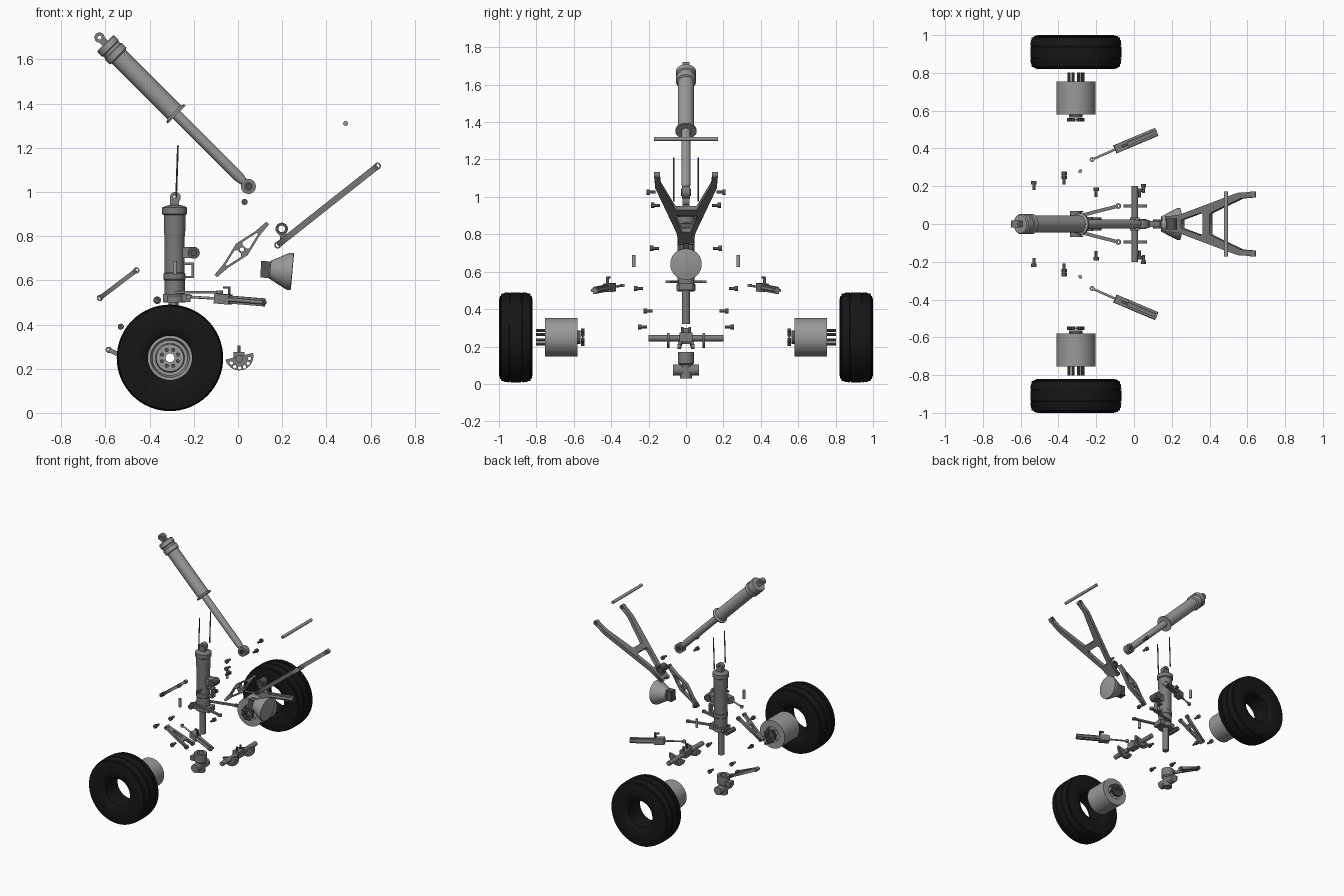
import bpy, bmesh, math
from mathutils import Vector, Matrix

if "Cube" in bpy.data.objects:
    bpy.data.objects.remove(bpy.data.objects["Cube"])


def material(name, v):
    m = bpy.data.materials.new(name)
    m.use_nodes = True
    m.diffuse_color = (v, v, v, 1)
    bsdf = m.node_tree.nodes["Principled BSDF"]
    bsdf.inputs["Base Color"].default_value = (v, v, v, 1)
    bsdf.inputs["Roughness"].default_value = 0.6
    return m


RUBBER = material("black rubber", 0.008)
LIGHT = material("light grey metal", 0.32)
MID = material("mid grey metal", 0.2)
DARK = material("dark grey steel", 0.09)
X, Y, Z = Vector((1, 0, 0)), Vector((0, 1, 0)), Vector((0, 0, 1))


def add(name, mesh, mat, smooth=True):
    ob = bpy.data.objects.new(name, mesh)
    bpy.context.collection.objects.link(ob)
    mesh.materials.clear()
    mesh.materials.append(mat)
    if smooth:
        bpy.ops.object.select_all(action='DESELECT')
        ob.select_set(True)
        bpy.context.view_layer.objects.active = ob
        bpy.ops.object.shade_smooth_by_angle(angle=math.radians(35))
    return ob


def from_bmesh(name, bm, mat, smooth=True):
    bmesh.ops.remove_doubles(bm, verts=bm.verts, dist=1e-5)
    bmesh.ops.recalc_face_normals(bm, faces=bm.faces)
    mesh = bpy.data.meshes.new(name)
    bm.to_mesh(mesh)
    bm.free()
    return add(name, mesh, mat, smooth)


def lathe(name, profile, origin, axis, mat, sides=32, closed=False):
    """Spin (radius, height) points about an axis."""
    bm = bmesh.new()
    vs = [bm.verts.new((r, 0, h)) for r, h in profile]
    es = [bm.edges.new(p) for p in zip(vs, vs[1:])]
    if closed:
        es.append(bm.edges.new((vs[-1], vs[0])))
    bmesh.ops.spin(bm, geom=vs + es, axis=Z, cent=(0, 0, 0),
                   angle=math.tau, steps=sides)
    turn = Vector(axis).to_track_quat('Z', 'Y').to_matrix().to_4x4()
    bm.transform(Matrix.Translation(origin) @ turn)
    return from_bmesh(name, bm, mat)


def rod(name, a, b, r, mat, sides=20):
    a, b = Vector(a), Vector(b)
    n = (b - a).length
    return lathe(name, [(0, 0), (r, 0), (r, n), (0, n)], a, b - a, mat, sides)


def ring(name, c, axis, r, hole, half, mat):
    prof = [(hole, -half), (r, -half), (r, half), (hole, half)]
    return lathe(name, prof, c, axis, mat, 24, True)


def beam(name, a, b, wide, tall, mat):
    """Box running from a to b."""
    a, b = Vector(a), Vector(b)
    u = (b - a).normalized()
    side = (Z if abs(u.z) < 0.95 else X).cross(u).normalized()
    rot = Matrix((u, side, u.cross(side))).transposed().to_4x4()
    bm = bmesh.new()
    bmesh.ops.create_cube(bm, size=1)
    bm.transform(Matrix.Translation((a + b) / 2) @ rot
                 @ Matrix.Diagonal(((b - a).length, wide, tall, 1)))
    return from_bmesh(name, bm, mat, False)


def plate(name, loops, origin, u, v, thick, mat):
    """Flat plate: the first loop is the outline, the others are holes."""
    cu = bpy.data.curves.new(name, 'CURVE')
    cu.dimensions, cu.fill_mode, cu.extrude = '2D', 'BOTH', thick / 2
    for loop in loops:
        sp = cu.splines.new('POLY')
        sp.points.add(len(loop) - 1)
        for p, (x, y) in zip(sp.points, loop):
            p.co = (x, y, 0, 1)
        sp.use_cyclic_u = True
    tmp = bpy.data.objects.new(name + "_outline", cu)
    mesh = bpy.data.meshes.new_from_object(tmp)
    bpy.data.objects.remove(tmp)
    u, v = Vector(u).normalized(), Vector(v).normalized()
    rot = Matrix((u, v, u.cross(v))).transposed().to_4x4()
    mesh.transform(Matrix.Translation(origin) @ rot)
    return add(name, mesh, mat, False)


def mirrored(half):
    return half + [(x, -y) for x, y in reversed(half)]


def circle(cx, cy, r, n=12, turn=math.tau):
    return [(cx + r * math.cos(turn * i / n), cy + r * math.sin(turn * i / n)) for i in range(n)]


# Retraction strut, along a slanted axis
low, d = Vector((0.047, 0, 1.025)), Vector((-1, 0, 1)).normalized()
ring("retraction_lower_eye", low, Y, 0.034, 0.012, 0.022, MID)
ring("retraction_eye_bush", low, Y, 0.02, 0.01, 0.026, DARK)
lathe("retraction_rod", [(0, 0.03), (0.018, 0.03), (0.024, 0.06), (0.024, 0.47), (0, 0.47)], low, d, LIGHT)
lathe("retraction_cylinder", [(0, 0.46), (0.057, 0.46), (0.057, 0.468), (0.044, 0.475),
      (0.044, 0.83), (0.054, 0.835), (0.054, 0.865), (0.049, 0.868), (0.049, 0.88),
      (0.054, 0.885), (0.054, 0.912), (0.048, 0.918), (0, 0.918)], low, d, LIGHT)
ring("retraction_upper_eye", low + d * 0.953, Y, 0.023, 0.009, 0.018, MID)
beam("retraction_upper_lug", low + d * 0.91, low + d * 0.94, 0.034, 0.034, MID)

# Main shock strut
sx = -0.287
lathe("main_cylinder", [(0, 0.5), (0.05, 0.5), (0.05, 0.53), (0.046, 0.535), (0.046, 0.6),
      (0.05, 0.605), (0.05, 0.63), (0.045, 0.635), (0.045, 0.79), (0.049, 0.83),
      (0.049, 0.895), (0.056, 0.9), (0.056, 0.93), (0.04, 0.937), (0.028, 0.94), (0, 0.94)],
      (sx, 0, 0), Z, MID)
beam("top_lug", (sx, 0, 0.93), (sx, 0, 0.975), 0.036, 0.04, MID)
ring("top_eye", (sx + 0.003, 0, 0.975), Y, 0.025, 0.01, 0.018, MID)
rod("piston", (sx - 0.005, 0, 0.32), (sx - 0.005, 0, 0.52), 0.022, MID)
rod("side_bracket_pin", (-0.2, -0.035, 0.725), (-0.2, 0.035, 0.725), 0.027, DARK)
for z in (0.615, 0.675):
    beam("frame_bar", (-0.25, 0, z), (-0.2, 0, z), 0.04, 0.01, MID)
beam("frame_post", (-0.205, 0, 0.61), (-0.205, 0, 0.68), 0.04, 0.012, MID)
beam("side_bracket", (-0.26, 0, 0.725), (-0.2, 0, 0.725), 0.055, 0.05, MID)
beam("lower_collar", (-0.34, 0, 0.52), (-0.215, 0, 0.52), 0.075, 0.035, MID)
rod("collar_pin", (-0.365, -0.045, 0.51), (-0.365, 0.045, 0.51), 0.017, DARK)

# Axle fitting under the piston
fx = -0.31
lathe("fitting_body", [(0, 0.03), (0.032, 0.03), (0.032, 0.1), (0.043, 0.11), (0.043, 0.17),
      (0.024, 0.17), (0.024, 0.12), (0, 0.12)], (fx, 0, 0), Z, MID)
rod("fitting_cross_tube", (fx, -0.07, 0.075), (fx, 0.07, 0.075), 0.03, MID)
beam("fitting_lug", (fx, 0, 0.12), (fx - 0.07, 0, 0.12), 0.05, 0.03, MID)

# Torque links: wide at the strut, narrow at the joint
for name, a, b in (("upper_torque_link", (-0.625, 0, 0.52), (-0.46, 0, 0.645)),
                   ("lower_torque_link", (-0.585, 0, 0.285), (-0.4, 0, 0.2))):
    a, b = Vector(a), Vector(b)
    n = (b - a).length
    plate(name, [mirrored([(0, 0.018), (n, 0.045), (n, 0.026), (n * 0.75, 0.02)]),
                 mirrored([(n * 0.25, 0.006), (n * 0.6, 0.016)])], a, b - a, Y, 0.02, MID)
    ring(name + "_joint", a, Y, 0.014, 0.007, 0.018, MID)
    for s in (-1, 1):
        ring(name + "_eye", b + Y * s * 0.036, Y, 0.014, 0.007, 0.01, MID)

# Folding side stay
a, u = Vector((0.18, 0, 0.76)), Vector((0.455, 0, 0.36)).normalized()
plate("stay_frame", [mirrored([(0, 0.04), (0.09, 0.05), (0.48, 0.165), (0.575, 0.17), (0.575, 0.14),
      (0.5, 0.135), (0.32, 0.068), (0.29, 0.055)]),
      mirrored([(0.1, 0.022), (0.23, 0.06), (0.245, 0.05)])], a, u, Y, 0.028, MID)
for s in (-1, 1):
    ring("stay_upper_eye", a + u * 0.575 + Y * s * 0.155, Y, 0.016, 0.009, 0.016, MID)
    ring("stay_lower_eye", a + Y * s * 0.03, Y, 0.016, 0.009, 0.012, MID)
ring("stay_side_eye", (0.198, 0, 0.833), Y, 0.028, 0.015, 0.03, DARK)
beam("stay_side_lug", (0.205, 0, 0.785), (0.203, 0, 0.815), 0.05, 0.03, MID)
rod("stay_hinge_pin", (0.487, -0.172, 1.31), (0.487, 0.172, 1.31), 0.011, LIGHT)

# Diamond lock link
a, b = Vector((-0.1, 0, 0.62)), Vector((0.135, 0, 0.86))
n = (b - a).length
plate("lock_link", [mirrored([(0, 0.008), (n * 0.2, 0.014), (n * 0.5, 0.037), (n * 0.8, 0.014), (n, 0.008)]),
      mirrored([(n * 0.2, 0.004), (n * 0.42, 0.021), (n * 0.45, 0.012)]),
      circle(n / 2, 0, 0.01),
      mirrored([(n * 0.55, 0.012), (n * 0.58, 0.021), (n * 0.8, 0.004)])],
      a, b - a, (-1, 0, 1), 0.03, MID)

# Landing lamp
ax = Vector((1, 0, -0.09))
lathe("lamp_housing", [(0, 0.04), (0.04, 0.04), (0.046, 0.05), (0.08, 0.115), (0.084, 0.125), (0.084, 0.14),
      (0.078, 0.142), (0, 0.142)], (0.105, 0, 0.652), ax, LIGHT)
beam("lamp_mount", (0.103, 0, 0.65), (0.15, 0, 0.648), 0.05, 0.075, DARK)

# Brake axle with half-disc flanges
rod("brake_axle", (0.005, -0.2, 0.245), (0.005, 0.2, 0.245), 0.017, MID)
beam("brake_axle_block", (0.005, -0.035, 0.25), (0.005, 0.035, 0.25), 0.05, 0.05, MID)
for s in (-1, 1):
    holes = [circle(0.044 * math.cos(t), 0.044 * math.sin(t), 0.008, 10)
             for t in (math.pi * (k + 0.5) / 6 for k in range(6))]
    plate("brake_flange", [circle(0, -0.01, 0.064, 24, math.tau * 0.52)] + holes,
          (0.008, s * 0.095, 0.247), (-1, 0, -0.25), (0.25, 0, -1), 0.014, MID)
    rod("brake_axle_lug", (0.005, s * 0.02, 0.25), (0.005, s * 0.02, 0.305), 0.007, DARK)

# Loose bolts as (x, y, z)
BOLTS = [(0.05, 0.19, 1.025), (0.03, 0.165, 0.955), (-0.2, 0.17, 0.725),
         (-0.37, 0.255, 0.51), (-0.53, 0.205, 0.39), (-0.37, 0.235, 0.305)]

for s in (-1, 1):
    # Wheel: tyre, hub, bolt ring and brake carrier
    wx, wz, out = -0.308, 0.249, Y * s
    half = [(0.1, 0.07), (0.12, 0.086), (0.15, 0.09), (0.2, 0.09), (0.222, 0.084), (0.222, 0.079),
            (0.234, 0.077), (0.234, 0.066), (0.238, 0.06), (0.241, 0.035),
            (0.236, 0.034), (0.236, 0.029), (0.241, 0.028)]
    prof = half + [(r, -h) for r, h in reversed(half)]
    lathe("tyre", prof, (wx, s * 0.91, wz), out, RUBBER, 64, True)
    lathe("wheel_hub", [(0.02, 0.03), (0.05, 0.03), (0.055, 0), (0.103, 0), (0.103, 0.175), (0.088, 0.175),
          (0.08, 0.14), (0.066, 0.14), (0.062, 0.168), (0.02, 0.168)],
          (wx, s * 0.58, wz), out, LIGHT, 48, True)
    ring("hub_spacer", (wx, s * 0.572, wz), Y, 0.036, 0.02, 0.008, DARK)
    ring("brake_carrier", (wx, s * 0.552, wz), Y, 0.046, 0.022, 0.004, DARK)
    for k in range(8):
        t = math.tau * (k + 0.5) / 8
        p = Vector((wx + 0.039 * math.cos(t), 0, wz + 0.039 * math.sin(t)))
        rod("hub_bolt", p + out * 0.74, p + out * 0.802, 0.009, DARK, 10)
        rod("carrier_bolt", p + out * 0.543, p + out * 0.562, 0.011, DARK, 8)

    # Steering actuator
    p, q = Vector((-0.1, s * 0.395, 0.518)), Vector((0.12, s * 0.488, 0.5))
    rod("actuator_rod", (-0.22, s * 0.342, 0.525), p, 0.006, LIGHT, 12)
    ring("actuator_rod_end", (-0.222, s * 0.341, 0.525), Z, 0.013, 0.005, 0.008, LIGHT)
    beam("actuator_body", p, q, 0.02, 0.036, MID)
    for e in (-1, 1):
        off = (q - p).cross(Z).normalized() * 0.014 * e
        rod("actuator_tube", p + off, q + off, 0.009, MID, 12)
    beam("actuator_head", p, p.lerp(q, 0.3), 0.045, 0.045, MID)
    beam("actuator_port", (-0.04, s * 0.42, 0.53), (-0.04, s * 0.42, 0.572), 0.015, 0.012, DARK)
    beam("actuator_port_hook", (-0.065, s * 0.41, 0.568), (-0.04, s * 0.42, 0.568), 0.012, 0.01, DARK)

    # Steering arm, pipe, loose pin and bolts
    beam("steering_arm", (-0.3, s * 0.04, 0.546), (-0.085, s * 0.095, 0.546), 0.018, 0.012, MID)
    ring("steering_arm_eye", (-0.083, s * 0.095, 0.546), Z, 0.015, 0.006, 0.007, MID)
    rod("thin_pipe", (-0.28, s * 0.065, 0.975), (-0.272, s * 0.065, 1.21), 0.004, DARK, 8)
    rod("loose_pin", (-0.285, s * 0.28, 0.625), (-0.285, s * 0.28, 0.688), 0.01, LIGHT, 12)
    for x, y, z in BOLTS:
        lathe("loose_bolt", [(0, -0.026), (0.008, -0.026), (0.008, 0.004), (0.014, 0.004),
              (0.014, 0.022), (0, 0.022)], (x, s * y, z), out, DARK, 12)
